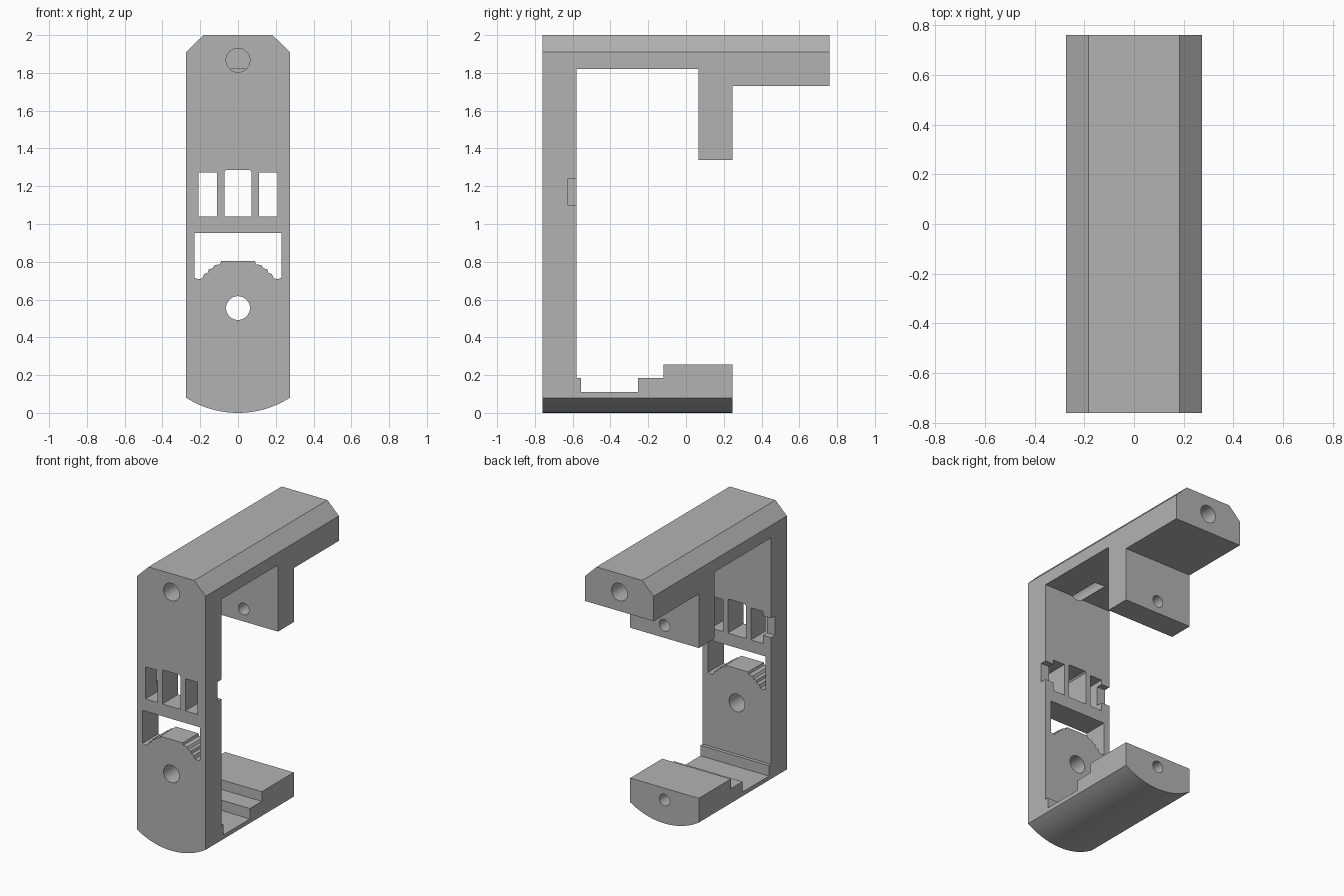
import bpy, bmesh, math
from mathutils import Vector

cube = bpy.data.objects.get("Cube")
if cube:
    bpy.data.objects.remove(cube, do_unlink=True)

grey = bpy.data.materials.new("plain grey")
grey.use_nodes = True
GREY = (0.45, 0.45, 0.45, 1)
grey.diffuse_color = GREY
grey.node_tree.nodes["Principled BSDF"].inputs["Base Color"].default_value = GREY


def prism(name, points, axis, start, end):
    """Extrude a closed profile along x (profile in y,z) or y (profile in x,z)."""
    def place(a, b, d):
        return (d, a, b) if axis == "x" else (a, d, b)
    bm = bmesh.new()
    face = bm.faces.new([bm.verts.new(place(a, b, start)) for a, b in points])
    out = bmesh.ops.extrude_face_region(bm, geom=[face])
    moved = [v for v in out["geom"] if isinstance(v, bmesh.types.BMVert)]
    bmesh.ops.translate(bm, verts=moved, vec=Vector(place(0, 0, end - start)))
    bmesh.ops.recalc_face_normals(bm, faces=bm.faces)
    mesh = bpy.data.meshes.new(name)
    bm.to_mesh(mesh)
    bm.free()
    mesh.materials.append(grey)
    ob = bpy.data.objects.new(name, mesh)
    bpy.context.collection.objects.link(ob)
    return ob


def combine(target, tool, operation="DIFFERENCE"):
    """Apply a boolean and discard the tool."""
    mod = target.modifiers.new("cut", "BOOLEAN")
    mod.operation, mod.solver, mod.object = operation, "EXACT", tool
    bpy.context.view_layer.objects.active = target
    bpy.ops.object.modifier_apply(modifier=mod.name)
    bpy.data.objects.remove(tool, do_unlink=True)


def rect(a0, a1, b0, b1):
    return [(a0, b0), (a1, b0), (a1, b1), (a0, b1)]


def circle(z, r, n=40):
    return [(r * math.cos(math.tau * i / n), z + r * math.sin(math.tau * i / n))
            for i in range(n)]


# C-shaped side profile: wall, top beam with hanging jaw, stepped base
side = [(-.76, -.01), (.245, -.01), (.245, .255), (-.12, .255), (-.12, .185),
        (-.255, .185), (-.255, .11), (-.555, .11), (-.555, .185), (-.58, .185),
        (-.58, 1.82), (.065, 1.82), (.065, 1.34), (.245, 1.34), (.245, 1.73),
        (.76, 1.73), (.76, 2.01), (-.76, 2.01)]
frame = prism("clamp_frame", side, "x", -.4, .4)

# Front outline: chamfered top and curved underside
W, SAG = .274, .08
R = (W * W + SAG * SAG) / (2 * SAG)
half = math.asin(W / R)
arc = [(R * math.sin(half * i / 16), R - R * math.cos(half * i / 16))
       for i in range(-16, 17)]
outline = arc + [(W, 1.91), (.183, 2), (-.183, 2), (-W, 1.91)]
combine(frame, prism("outline", outline, "y", -.9, .9), "INTERSECT")

# Wall windows and the side notches beside them
wall = (-.8, -.56)
for s in (-1, 1):
    xs = sorted((s * .112, s * .208))
    combine(frame, prism("side_window", rect(*xs, 1.04, 1.272), "y", *wall))
    xs = sorted((s * .2, s * .3))
    combine(frame, prism("notch", rect(*xs, 1.1, 1.24), "y", -.625, -.55))
middle = [(-.072, 1.04), (.072, 1.04), (.072, 1.277), (.062, 1.287),
          (-.062, 1.287), (-.072, 1.277)]
combine(frame, prism("middle_window", middle, "y", *wall))

# Wide window whose lower edge is a toothed dial
teeth = [(.09, .803), (.095, .787), (.125, .782), (.135, .765), (.155, .76),
         (.16, .742), (.18, .735), (.188, .712), (.21, .708), (.229, .715)]
wide = ([(-x, z) for x, z in reversed(teeth)] + teeth
        + [(.229, .952), (-.229, .952)])
combine(frame, prism("dial_window", wide, "y", *wall))

# Wall pivot hole, beam end holes, jaw hole and base hole: z, radius, y range
for z, r, y0, y1 in ((.555, .063, -.8, -.56), (1.867, .063, -.8, -.35),
                     (1.867, .063, .35, .8), (1.43, .042, 0, .3),
                     (.17, .042, 0, .3)):
    combine(frame, prism("hole", circle(z, r), "y", y0, y1))

bpy.ops.object.select_all(action="DESELECT")
frame.select_set(True)
bpy.context.view_layer.objects.active = frame
bpy.ops.object.shade_smooth_by_angle(angle=math.radians(20))
